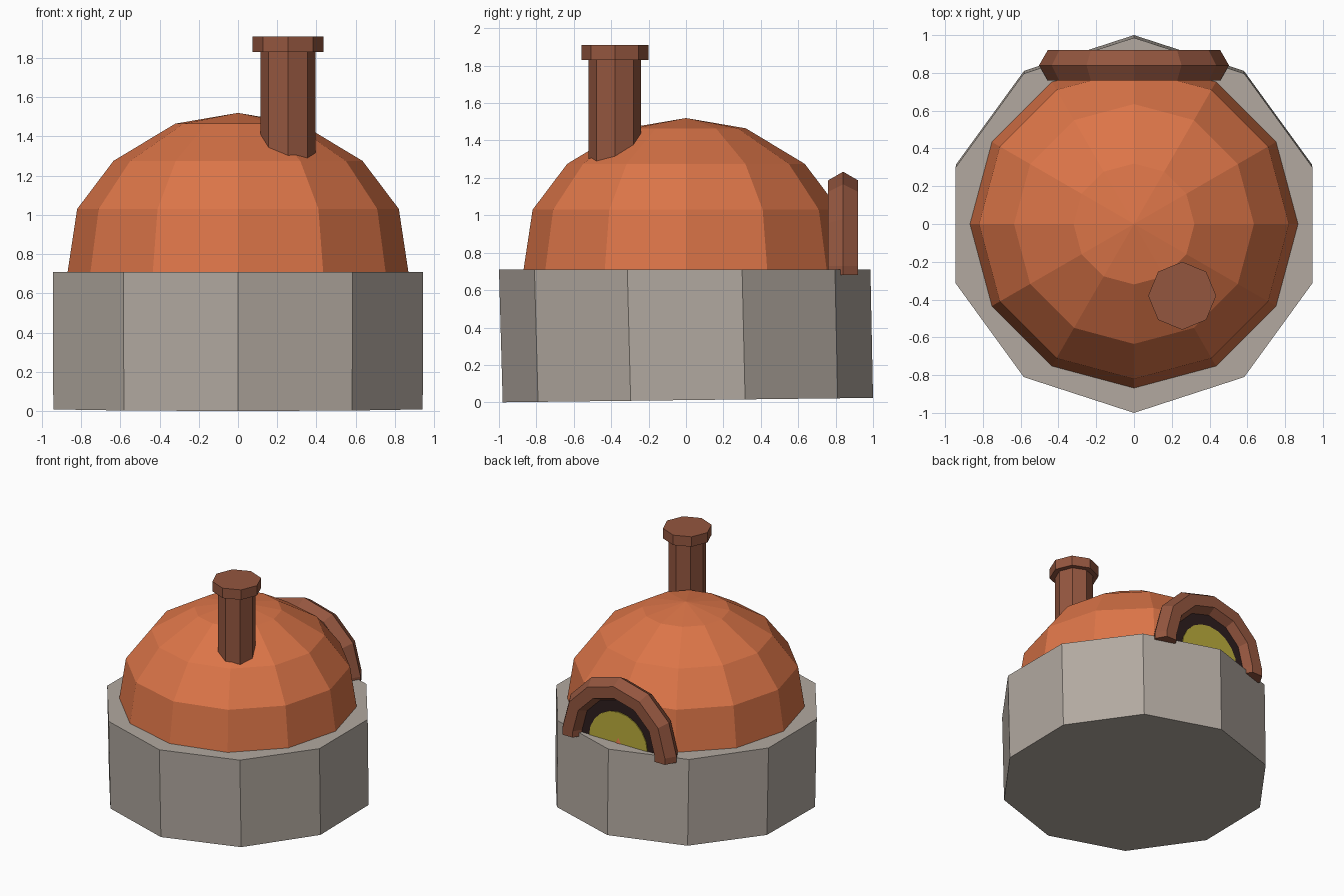
import bpy, bmesh
from math import cos, sin, pi, radians

cube = bpy.data.objects.get("Cube")
if cube:
    bpy.data.objects.remove(cube)


def material(name, hex_code):
    srgb = [int(hex_code[i:i + 2], 16) / 255 for i in (0, 2, 4)]
    rgb = [c / 12.92 if c < 0.04 else ((c + 0.055) / 1.055) ** 2.4 for c in srgb]
    mat = bpy.data.materials.new(name)
    mat.use_nodes = True
    mat.diffuse_color = (*rgb, 1)
    mat.node_tree.nodes["Principled BSDF"].inputs["Base Color"].default_value = (*rgb, 1)
    return mat


STONE = material("grey stone", "b2a9a0")
CLAY = material("orange clay", "dc7548")
BRICK = material("brown brick", "94563f")
SOOT = material("dark soot", "2e1e1e")
GLOW = material("yellow glow", "bcad3c")


def finish(name, bm, mat):
    bmesh.ops.recalc_face_normals(bm, faces=bm.faces)
    mesh = bpy.data.meshes.new(name)
    bm.to_mesh(mesh)
    bm.free()
    mesh.materials.append(mat)
    obj = bpy.data.objects.new(name, mesh)
    bpy.context.scene.collection.objects.link(obj)
    return obj


def skin(name, rings, mat, apex=None):
    """Join rings of points with quads and close both ends."""
    bm = bmesh.new()
    loops = [[bm.verts.new(p) for p in ring] for ring in rings]
    n = len(loops[0])
    for a, b in zip(loops, loops[1:]):
        for i in range(n):
            j = (i + 1) % n
            bm.faces.new((a[i], a[j], b[j], b[i]))
    bm.faces.new(loops[0])
    if apex:
        tip = bm.verts.new(apex)
        for i in range(n):
            bm.faces.new((loops[-1][i], loops[-1][(i + 1) % n], tip))
    else:
        bm.faces.new(loops[-1])
    return finish(name, bm, mat)


def ring(sides, radius, z, x=0, y=0, start=0):
    angles = [start + 2 * pi * i / sides for i in range(sides)]
    return [(x + radius * cos(a), y + radius * sin(a), z) for a in angles]


# Ten-sided stone base, its underside slightly uneven
bottom = [(x, y, 0.012 * (y + 1)) for x, y, z in ring(10, 0.99, 0, y=0.01, start=pi / 2)]
skin("stone_base", [bottom, ring(10, 0.993, 0.71, y=-0.007, start=pi / 2)], STONE)

# Twelve-sided dome
profile = [(0.87, 0.70), (0.82, 1.03), (0.635, 1.275), (0.32, 1.465)]
skin("oven_dome", [ring(12, r, z) for r, z in profile], CLAY, apex=(0, 0, 1.52))

# Octagonal chimney and cap
for name, r, low, high in (("chimney_stack", 0.14, 1.2, 1.84),
                           ("chimney_cap", 0.18, 1.83, 1.91)):
    skin(name, [ring(8, r, z, 0.255, -0.38) for z in (low, high)], BRICK)

# Mouth arch: hexagonal section swept over a half circle with short feet
ARCH_Y, ARCH_Z = 0.84, 0.73
section = [(0.41 + 0.093 * cos(i * pi / 3), ARCH_Y + 0.093 * sin(i * pi / 3)) for i in range(6)]
sweep = [[(r * cos(a), y, ARCH_Z + r * sin(a)) for r, y in section]
         for a in (radians(30 * k) for k in range(7))]
right_foot = [(r, y, 0.68) for r, y in section]
left_foot = [(-r, y, 0.68) for r, y in section]
skin("mouth_arch", [right_foot, *sweep, left_foot], BRICK)


def half_disc(name, radius, y0, y1, segments, mat):
    angles = [pi * k / segments for k in range(segments + 1)]
    skin(name, [[(radius * cos(a), y, 0.70 + radius * sin(a)) for a in angles]
                for y in (y0, y1)], mat)


# Sooty opening and the glow inside it
half_disc("mouth_opening", 0.40, 0.80, 0.855, 12, SOOT)
half_disc("fire_glow", 0.26, 0.855, 0.862, 10, GLOW)
